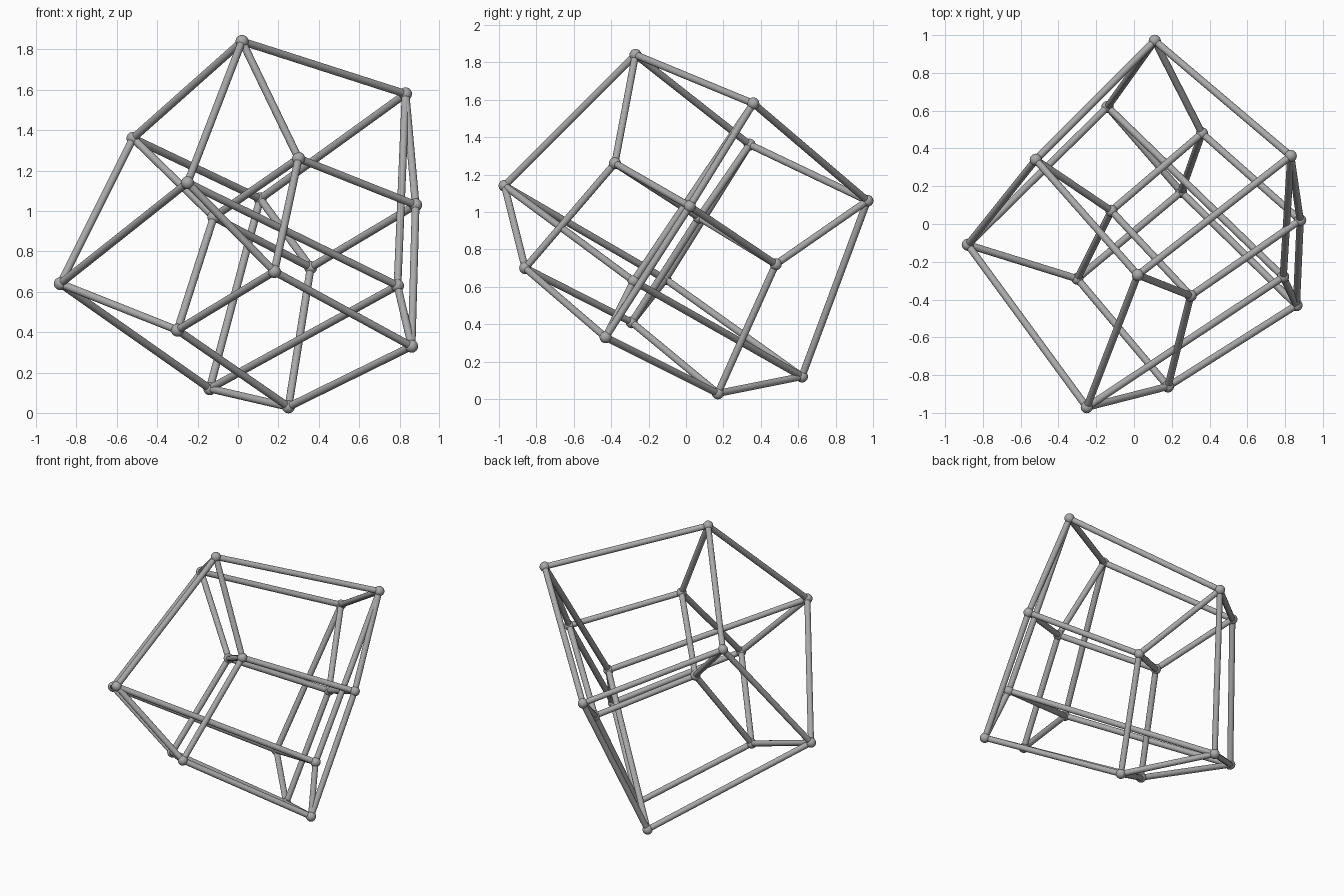
import bpy
from mathutils import Vector

BALL_RADIUS = 0.032
ROD_RADIUS = 0.019

default_cube = bpy.data.objects.get("Cube")
if default_cube:
    bpy.data.objects.remove(default_cube, do_unlink=True)

# One plain grey for the whole frame
grey = bpy.data.materials.new("plain_grey")
grey.use_nodes = True
grey.diffuse_color = (0.4, 0.4, 0.4, 1)
grey.node_tree.nodes["Principled BSDF"].inputs["Base Color"].default_value = grey.diffuse_color


def finish(name):
    """Name, colour and smooth the newly added part."""
    part = bpy.context.object
    part.name = name
    part.data.materials.append(grey)
    bpy.ops.object.shade_smooth_by_angle()
    return part


def add_ball(name, centre):
    bpy.ops.mesh.primitive_uv_sphere_add(segments=24, ring_count=12,
                                         radius=BALL_RADIUS, location=centre)
    return finish(name)


def add_rod(name, start, end):
    axis = end - start
    bpy.ops.mesh.primitive_cylinder_add(vertices=20, radius=ROD_RADIUS, depth=axis.length,
                                        location=(start + end) / 2)
    part = finish(name)
    part.rotation_mode = 'QUATERNION'
    part.rotation_quaternion = axis.to_track_quat('Z', 'Y')
    return part


# Corners of a four-dimensional cube, ordered so that each bit of
# the index stands for one of its four edge directions
corners = [Vector(point) for point in (
    (.02, -.27, 1.84), (.83, .36, 1.58), (-.52, .34, 1.36), (.11, .97, 1.06),
    (-.25, -.97, 1.14), (.79, -.28, .63), (-.88, -.11, .64), (-.14, .62, .12),
    (.3, -.38, 1.26), (.88, .02, 1.03), (-.12, .07, .97), (.36, .48, .72),
    (.18, -.86, .7), (.86, -.43, .33), (-.3, -.29, .41), (.25, .17, .03),
)]

# A ball joint on every corner
for index, corner in enumerate(corners):
    add_ball(f"ball_joint_{index}", corner)

# A rod between every two corners that differ in a single bit
for index, corner in enumerate(corners):
    for direction in range(4):
        other = index | (1 << direction)
        if other != index:
            add_rod(f"rod_{index}_to_{other}", corner, corners[other])
